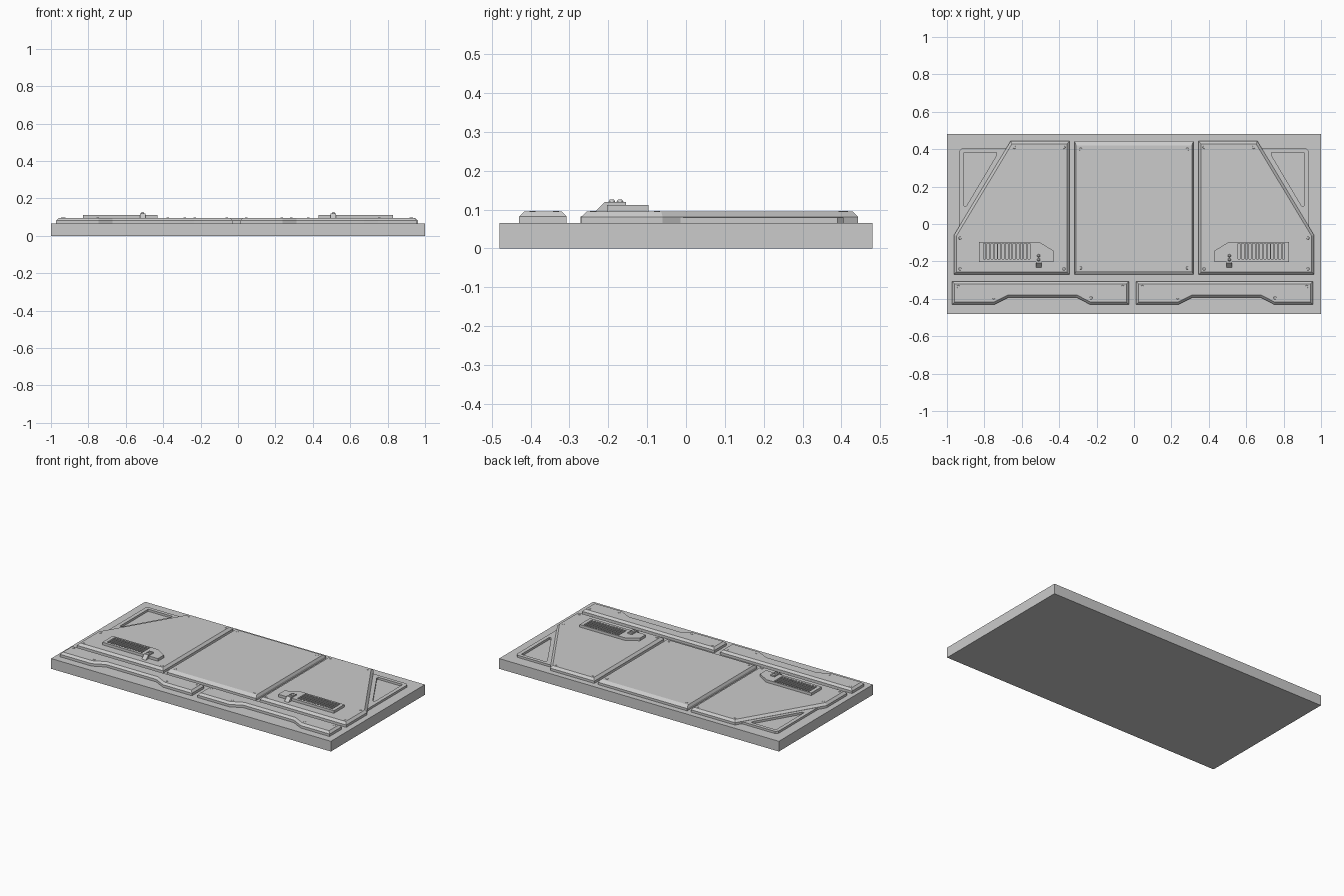
import bpy, bmesh
from mathutils import Vector, Matrix

if "Cube" in bpy.data.objects:
    bpy.data.objects.remove(bpy.data.objects["Cube"])


def finish(bm, name, mirror=False):
    bmesh.ops.recalc_face_normals(bm, faces=bm.faces[:])
    me = bpy.data.meshes.new(name)
    bm.to_mesh(me)
    bm.free()
    ob = bpy.data.objects.new(name, me)
    bpy.context.collection.objects.link(ob)
    if mirror:
        mod = ob.modifiers.new("Mirror", 'MIRROR')
        mod.use_mirror_merge = False
    return ob


def extrude_up(bm, faces, h):
    r = bmesh.ops.extrude_face_region(bm, geom=faces)
    verts = [g for g in r["geom"] if isinstance(g, bmesh.types.BMVert)]
    bmesh.ops.translate(bm, verts=verts, vec=(0, 0, h))
    return [g for g in r["geom"] if isinstance(g, bmesh.types.BMFace)]


def panel(name, pts, z0, z1, chamfer=0.0, mirror=False):
    """Prism from an outline, with an optional chamfered top rim."""
    bm = bmesh.new()
    f = bm.faces.new([bm.verts.new((x, y, z0)) for x, y in pts])
    top = extrude_up(bm, [f], z1 - z0 - chamfer)
    bmesh.ops.recalc_face_normals(bm, faces=bm.faces[:])
    if chamfer:
        bmesh.ops.inset_individual(bm, faces=top, thickness=chamfer,
                                   depth=chamfer, use_even_offset=True)
    return finish(bm, name, mirror)


def pierced(name, outlines, z0, z1, mirror=False):
    """Plate whose first outline is the rim and the others are holes."""
    bm = bmesh.new()
    for pts in outlines:
        vs = [bm.verts.new((x, y, z0)) for x, y in pts]
        for a, b in zip(vs, vs[1:] + vs[:1]):
            bm.edges.new((a, b))
    bmesh.ops.triangle_fill(bm, edges=bm.edges[:], use_beauty=True,
                            normal=(0, 0, 1))
    extrude_up(bm, bm.faces[:], z1 - z0)
    return finish(bm, name, mirror)


def rect(x0, x1, y0, y1):
    return [(x0, y0), (x1, y0), (x1, y1), (x0, y1)]


def screws(name, spots, z, mirror=False):
    bm = bmesh.new()
    for x, y in spots:
        bmesh.ops.create_cone(bm, cap_ends=True, segments=10, radius1=0.009,
                              radius2=0.007, depth=0.003,
                              matrix=Matrix.Translation((x, y, z)))
    return finish(bm, name, mirror)


BASE, TOP = 0.066, 0.095

# Base slab
panel("base_slab", rect(-1, 1, -0.48, 0.48), 0, BASE)

# Centre panel, wide chamfer front and back only
centre = panel("centre_panel", rect(-0.318, 0.318, -0.272, 0.443), BASE, TOP, 0.014)
for v in centre.data.vertices:
    if v.co.z > 0.09:
        v.co.x = 0.31 if v.co.x > 0 else -0.31
        v.co.y += -0.008 if v.co.y > 0 else 0.008
screws("centre_screws", [(x, y) for x in (-0.285, 0.285) for y in (-0.235, 0.40)], TOP)

# Angled side panels
panel("side_panel", [(-0.345, 0.443), (-0.66, 0.443), (-0.963, -0.06),
                     (-0.963, -0.27), (-0.345, -0.27)], BASE, TOP, 0.014, True)
screws("side_screws", [(-0.375, 0.41), (-0.64, 0.41), (-0.93, -0.075),
                       (-0.93, -0.24), (-0.375, -0.24)], TOP, True)

# Triangular corner frames
pierced("corner_frame", [
    [(-0.935, -0.02), (-0.935, 0.39), (-0.92, 0.405), (-0.675, 0.405)],
    [(-0.91, 0.095), (-0.91, 0.382), (-0.735, 0.382), (-0.735, 0.367), (-0.897, 0.095)],
], BASE, 0.08, True)

# Notched front rails
for name, dx in (("rail_left", 0), ("rail_right", 0.984)):
    pts = [(-0.972, -0.307), (-0.972, -0.43), (-0.745, -0.43), (-0.67, -0.392),
           (-0.31, -0.392), (-0.235, -0.43), (-0.028, -0.43), (-0.028, -0.307)]
    panel(name, [(x + dx, y) for x, y in pts], BASE, TOP, 0.013)
    screws(name + "_screws", [(x + dx, y) for x, y in
           ((-0.94, -0.335), (-0.75, -0.395), (-0.23, -0.395), (-0.06, -0.335))], TOP)

# Vent plates with slots
slots = [rect(x, x + 0.012, -0.187, -0.105)
         for x in (-0.805 + 0.0198 * i for i in range(13))]
pierced("vent_plate", [[(-0.828, -0.203), (-0.43, -0.203), (-0.43, -0.143),
                        (-0.505, -0.097), (-0.828, -0.097)]] + slots,
        TOP - 0.001, 0.112, True)

# Latch wedge with sloped nose, profile swept along x
bm = bmesh.new()
prof = [(-0.234, 0.094), (-0.209, 0.12), (-0.155, 0.12), (-0.155, 0.094)]
f = bm.faces.new([bm.verts.new((-0.525, y, z)) for y, z in prof])
r = bmesh.ops.extrude_face_region(bm, geom=[f])
bmesh.ops.translate(bm, vec=(0.03, 0, 0), verts=[
    g for g in r["geom"] if isinstance(g, bmesh.types.BMVert)])
finish(bm, "latch", True)

# Latch studs
for i, y in enumerate((-0.191, -0.17)):
    bm = bmesh.new()
    bmesh.ops.create_cone(bm, cap_ends=True, segments=10, radius1=0.009,
                          radius2=0.005, depth=0.007,
                          matrix=Matrix.Translation((-0.51, y, 0.123)))
    finish(bm, "latch_stud_%d" % (i + 1), True)
